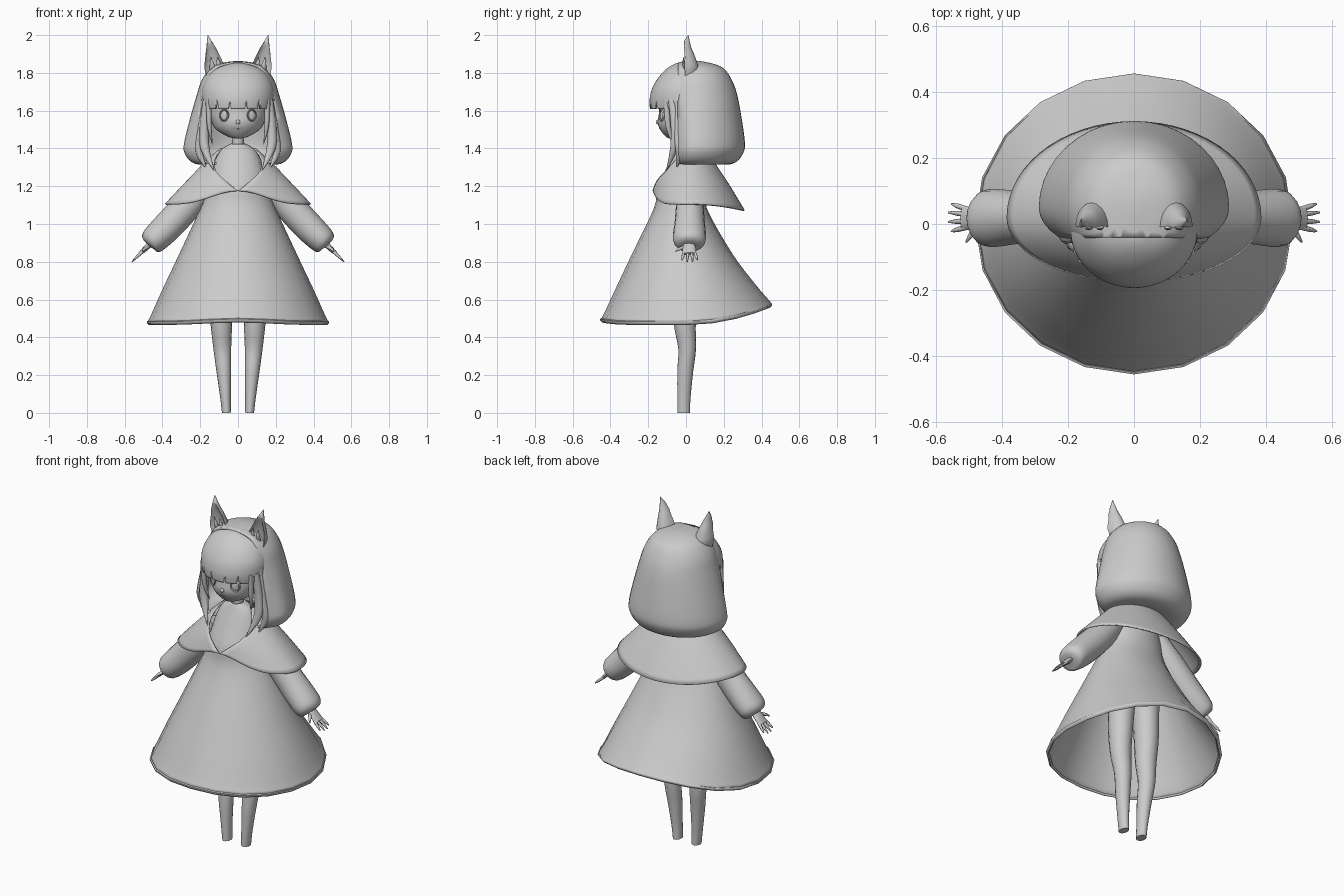
import bpy, bmesh
from math import sin, cos, pi, radians
from mathutils import Vector


def smooth_rows(rows, k):
    """Catmull-Rom interpolation of tuples."""
    out = []
    for i in range(len(rows) - 1):
        p0, p1 = rows[max(i - 1, 0)], rows[i]
        p2, p3 = rows[i + 1], rows[min(i + 2, len(rows) - 1)]
        for j in range(k):
            t = j / k
            out.append([b + .5 * t * (c - a + t * (2*a - 5*b + 4*c - d + t * (3*(b - c) + d - a)))
                        for a, b, c, d in zip(p0, p1, p2, p3)])
    out.append(list(rows[-1]))
    return out


def finish(name, bm, thick=0, angle=50):
    bmesh.ops.remove_doubles(bm, verts=bm.verts, dist=0.0004)
    bmesh.ops.recalc_face_normals(bm, faces=bm.faces)
    me = bpy.data.meshes.new(name)
    bm.to_mesh(me)
    bm.free()
    ob = bpy.data.objects.new(name, me)
    bpy.context.collection.objects.link(ob)
    bpy.ops.object.select_all(action='DESELECT')
    ob.select_set(True)
    bpy.context.view_layer.objects.active = ob
    bpy.ops.object.shade_smooth_by_angle(angle=radians(angle))
    if thick:
        m = ob.modifiers.new("thickness", 'SOLIDIFY')
        m.thickness = thick
        m.offset = 0
    return ob


def skin(rings, closed=True, caps=(False, False)):
    bm = bmesh.new()
    vs = [[bm.verts.new(p) for p in r] for r in rings]
    n = len(vs[0])
    for a, b in zip(vs, vs[1:]):
        for i in range(n if closed else n - 1):
            j = (i + 1) % n
            bm.faces.new((a[i], a[j], b[j], b[i]))
    if caps[0]:
        bm.faces.new(vs[0])
    if caps[1]:
        bm.faces.new(vs[-1])
    return bm


def loft(rows, n=32, k=4, closed=True, caps=(False, False)):
    """Rows: z front, z side, z back, x radius, y front, y centre, y back, front gap in degrees."""
    rings = []
    for zf, zs, zb, rx, yf, yc, yb, gap in smooth_rows(rows, k):
        g, ring = radians(gap), []
        for i in range(n):
            a = -pi / 2 + (2 * pi * i / n if closed else g + (2 * pi - 2 * g) * i / (n - 1))
            s = sin(a)
            y = yc + (s * (yb - yc) if s > 0 else s * (yc - yf))
            z = zs + ((zb - zs) * s * s if s > 0 else (zf - zs) * s ** 8)
            ring.append((rx * cos(a), y, z))
        rings.append(ring)
    return skin(rings, closed, caps)


def flat(rows):
    return [(z, z, z, rx, yf, yc, yb, 0) for z, rx, yf, yc, yb in rows]


def tube(pts, side=1, n=16, k=4):
    """Points: x, y, z, radius across, radius along y."""
    rows = smooth_rows([(p[0] * side, *p[1:]) for p in pts], k)
    cs = [Vector(r[:3]) for r in rows]
    rings = []
    for i, r in enumerate(rows):
        t = (cs[min(i + 1, len(cs) - 1)] - cs[max(i - 1, 0)]).normalized()
        u = t.cross(Vector((0, 1, 0))).normalized()
        v = t.cross(u)
        rings.append([cs[i] + u * cos(2*pi*j/n) * max(r[3], .001) + v * sin(2*pi*j/n) * max(r[4], .001)
                      for j in range(n)])
    return skin(rings, True, (True, True))


def ball(name, loc, size, rz=0):
    bm = bmesh.new()
    bmesh.ops.create_uvsphere(bm, u_segments=16, v_segments=10, radius=1)
    ob = finish(name, bm)
    ob.location, ob.scale, ob.rotation_euler = loc, size, (0, 0, rz)


def cut(bm, y, keep_back):
    bmesh.ops.bisect_plane(bm, geom=bm.verts[:] + bm.edges[:] + bm.faces[:], plane_co=(0, y, 0),
                           plane_no=(0, 1, 0), clear_inner=keep_back, clear_outer=not keep_back)


# Dress: wide skirt with a raised back hem, fitted bodice
finish("dress", loft([
    (1.42, 1.42, 1.42, .035, -.04, -.005, .03, 0), (1.385, 1.385, 1.385, .09, -.055, 0, .06, 0),
    (1.30, 1.30, 1.30, .13, -.095, .0, .09, 0), (1.19, 1.19, 1.19, .16, -.145, 0, .10, 0),
    (1.08, 1.08, 1.08, .195, -.165, 0, .105, 0), (.84, .83, .84, .31, -.28, 0, .24, 0),
    (.66, .65, .68, .395, -.365, 0, .36, 0), (.51, .495, .59, .465, -.435, 0, .437, 0),
    (.495, .48, .573, .478, -.45, 0, .45, 0), (.483, .47, .562, .468, -.44, 0, .44, 0)], 20), .012)

# Shoulder cape, open in a V at the front
finish("cape", loft([
    (1.40, 1.40, 1.40, .09, -.05, .02, .09, 70), (1.33, 1.33, 1.32, .168, -.10, .02, .15, 48),
    (1.25, 1.22, 1.20, .275, -.15, .02, .23, 17), (1.175, 1.105, 1.07, .383, -.173, .02, .308, 0)],
    61, closed=False), .008)

# Neck and head
finish("neck", tube([(0, 0, 1.36, .032, .032), (0, -.005, 1.50, .03, .03)]))
finish("head", loft(flat([
    (1.452, .012, -.09, -.075, -.06), (1.465, .06, -.11, -.05, .0), (1.50, .115, -.137, -.02, .08),
    (1.54, .14, -.15, 0, .12), (1.60, .156, -.142, 0, .15), (1.72, .155, -.14, .01, .15),
    (1.80, .10, -.07, .02, .10), (1.825, .02, .0, .02, .04)]), caps=(True, True)))
ball("nose", (0, -.15, 1.54), (.012, .010, .012))
ball("mouth", (0, -.139, 1.507), (.018, .005, .003))

# Long back hair, open at the front and curling in at the bottom
bm = loft(flat([
    (1.335, .08, .0, .05, .12), (1.32, .19, -.06, .05, .21), (1.335, .245, -.08, .05, .265),
    (1.38, .278, -.09, .05, .298), (1.43, .279, -.09, .05, .306), (1.55, .25, -.10, .05, .29),
    (1.68, .213, -.12, .05, .266), (1.76, .186, -.12, .05, .237), (1.82, .142, -.12, .05, .195),
    (1.846, .09, -.08, .05, .13), (1.857, .015, .03, .05, .07)]), 40, caps=(True, True))
cut(bm, -.04, True)
finish("back_hair", bm, .012)

# Head band along the hair opening
band = [(.185 * cos(a), -.045, 1.65 + .19 * sin(a), .008, .016)
        for a in [pi * i / 12 for i in range(13)]]
finish("hair_band", tube(band, 1, 8, 2))

# Fringe with slits in the lower edge
bm = loft(flat([
    (1.61, .178, -.185, -.02, .1), (1.66, .186, -.187, -.02, .1), (1.72, .182, -.172, -.02, .1),
    (1.78, .155, -.135, -.01, .1), (1.82, .115, -.095, 0, .05), (1.843, .05, -.055, 0, .05),
    (1.847, .01, -.02, 0, .02)]), 160, caps=(False, True))
for v in bm.verts:
    if v.co.y < 0 and min(abs(abs(v.co.x) - x) for x in (.04, .108)) < .0036:
        v.co.z = max(v.co.z, 1.66)
cut(bm, -.01, False)
finish("fringe", bm, .012)

for s, tag in ((1, "left"), (-1, "right")):
    # Eyes with a thin lid ring
    ball(tag + "_eye", (s * .073, -.129, 1.575), (.017, .006, .026), s * .4)
    lid = []
    for i in range(21):
        a = 2 * pi * i / 20
        lid.append([(s * (.073 + r * cos(a)), -.130 + .4 * r * cos(a) + e, 1.575 + r * 1.3 * sin(a))
                    for r, e in ((.020, 0), (.022, -.004), (.025, .003))])
    finish(tag + "_eyelid", skin(lid, False), .002)

    # Side locks framing the face
    locks = [[(.165, -.075, 1.66, .02, .02), (.178, -.06, 1.52, .024, .022),
              (.175, -.065, 1.40, .024, .02), (.125, -.105, 1.28, .001, .001)],
             [(.175, -.04, 1.64, .015, .02), (.195, -.04, 1.48, .022, .024),
              (.205, -.035, 1.38, .02, .02), (.165, -.05, 1.29, .001, .001)],
             [(.155, -.105, 1.66, .014, .016), (.152, -.095, 1.52, .012, .014), (.135, -.07, 1.42, .001, .001)]]
    for i, p in enumerate(locks):
        finish(f"{tag}_lock_{i + 1}", tube(p, s, 10))

    # Pointed ears, hollowed at the front
    bm = tube([(.118, .005, 1.77, .045, .060), (.126, -.008, 1.83, .052, .073),
               (.136, -.006, 1.89, .038, .055), (.146, .0, 1.94, .022, .028), (.16, .012, 2.0, .001, .001)], s, 20)
    for v in bm.verts:
        if v.co.y < -.012:
            v.co.y = -.012 + .5 * (-.012 - v.co.y)
    finish(tag + "_ear", bm, angle=40)
    for i in range(2):
        x = .098 + .035 * i
        finish(f"{tag}_ear_tuft_{i + 1}", tube([(x, .012, 1.80, .018, .010), (x + .004, -.010, 1.84, .013, .008),
               (x + .012, -.014, 1.885, .001, .001)], s, 8))

    # Puffed sleeve
    finish(tag + "_sleeve", tube([
        (.14, .02, 1.25, .05, .055), (.24, .02, 1.13, .075, .07), (.35, .02, 1.01, .08, .08),
        (.435, .018, .925, .074, .088), (.466, .018, .898, .062, .07), (.474, .018, .89, .03, .035)], s))

    # Hand with four fingers and a thumb
    finish(tag + "_palm", tube([(.455, .015, .905, .016, .026), (.49, .017, .87, .014, .036),
                                (.52, .018, .842, .009, .034)], s, 12))
    for i, (y, e) in enumerate(((-.010, .553), (.009, .562), (.028, .562), (.045, .552))):
        finish(f"{tag}_finger_{i + 1}", tube([(.505, y, .853, .008, .008),
               (.535, y * 1.3 - .004, .826, .007, .0075), (e, y * 1.5 - .007, .842 - (e - .52), .003, .003)], s, 8))
    finish(tag + "_thumb", tube([(.475, -.005, .88, .010, .011), (.495, -.035, .868, .008, .008),
                                 (.508, -.055, .855, .003, .003)], s, 8))

    # Leg
    finish(tag + "_leg", tube([
        (.08, 0, .85, .075, .075), (.09, -.005, .62, .065, .07), (.088, -.006, .47, .057, .058),
        (.083, .006, .34, .047, .047), (.075, -.004, .22, .039, .042), (.066, -.011, .08, .028, .035),
        (.061, -.012, .0, .024, .033)], s))
